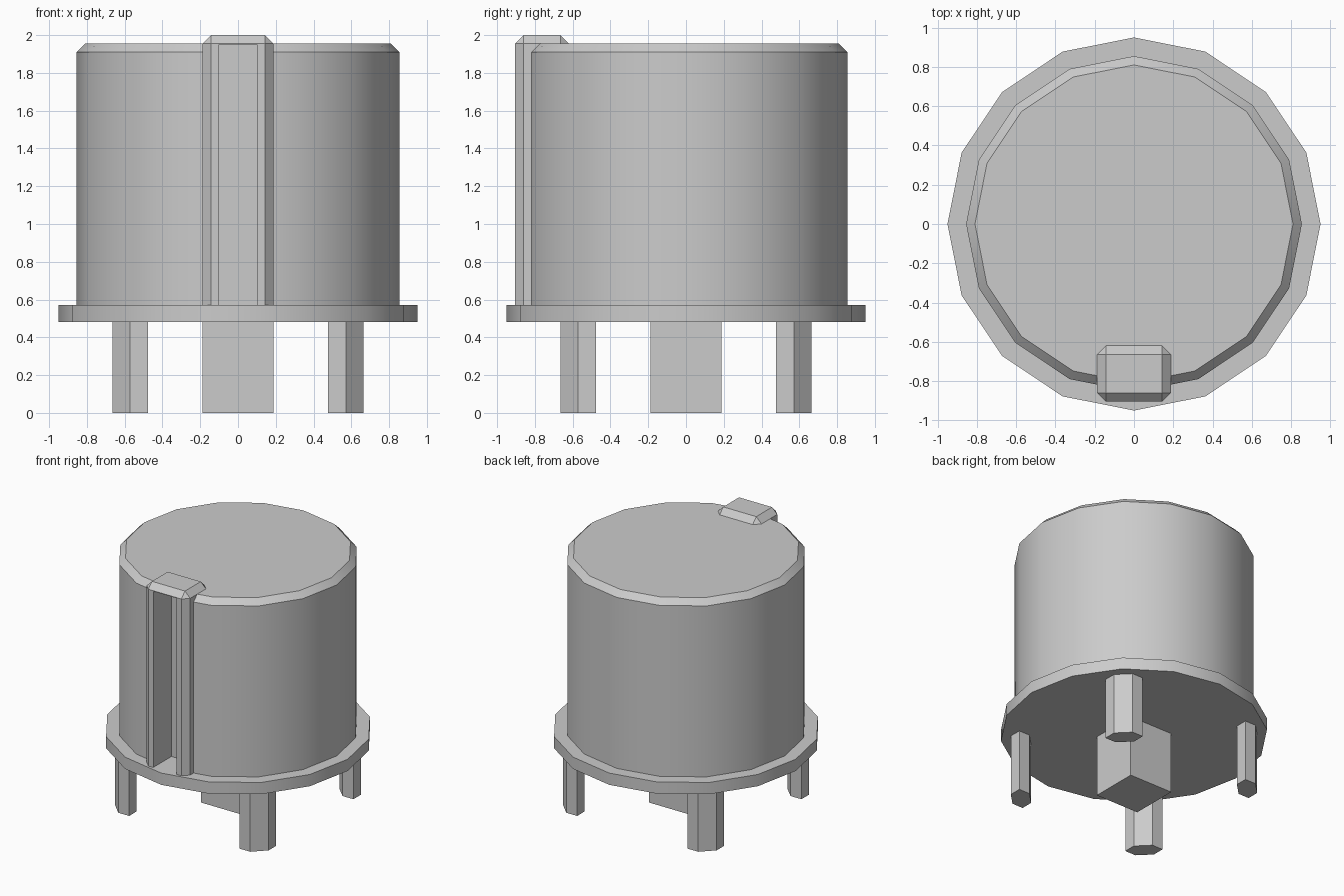
import bpy, bmesh, math
from mathutils import Vector

if "Cube" in bpy.data.objects:
    bpy.data.objects.remove(bpy.data.objects["Cube"])


def loft(name, rings):
    """Closed solid through matching rings of (x, y, z) points."""
    bm = bmesh.new()
    loops = [[bm.verts.new(p) for p in ring] for ring in rings]
    for a, b in zip(loops, loops[1:]):
        for i in range(len(a)):
            j = (i + 1) % len(a)
            bm.faces.new((a[i], a[j], b[j], b[i]))
    bm.faces.new(loops[0][::-1])
    bm.faces.new(loops[-1])
    bmesh.ops.recalc_face_normals(bm, faces=bm.faces)
    mesh = bpy.data.meshes.new(name)
    bm.to_mesh(mesh)
    bm.free()
    obj = bpy.data.objects.new(name, mesh)
    bpy.context.collection.objects.link(obj)
    return obj


def prism(name, outline, z0, z1):
    return loft(name, [[(x, y, z) for x, y in outline] for z in (z0, z1)])


def box(name, x0, x1, y0, y1, z0, z1):
    return prism(name, [(x0, y0), (x1, y0), (x1, y1), (x0, y1)], z0, z1)


def circle(r, z, n=16):
    return [(r * math.cos(math.tau * i / n), r * math.sin(math.tau * i / n), z)
            for i in range(n)]


def activate(obj):
    bpy.ops.object.select_all(action='DESELECT')
    obj.select_set(True)
    bpy.context.view_layer.objects.active = obj


def cut(obj, cutter):
    mod = obj.modifiers.new("cut", 'BOOLEAN')
    mod.operation = 'DIFFERENCE'
    mod.solver = 'EXACT'
    mod.object = cutter
    activate(obj)
    bpy.ops.object.modifier_apply(modifier=mod.name)
    bpy.data.objects.remove(cutter)


def smooth(obj):
    activate(obj)
    bpy.ops.object.shade_smooth_by_angle(angle=math.radians(30))


# Sixteen-sided flange and knob body with a chamfered rim
flange = loft("flange", [circle(0.95, 0.48), circle(0.95, 0.572)])
smooth(flange)
body = loft("knob_body", [circle(0.855, 0.52), circle(0.855, 1.91), circle(0.81, 1.955)])
cut(body, box("body_slot", -0.14, 0.14, -1.0, -0.65, 0.4, 2.1))
smooth(body)

# Pointer ridge: chamfered block with a deep front groove
pointer = box("pointer_ridge", -0.188, 0.188, -0.905, -0.62, 0.485, 2.0)
bevel = pointer.modifiers.new("chamfer", 'BEVEL')
bevel.width = 0.045
bevel.segments = 1
activate(pointer)
bpy.ops.object.modifier_apply(modifier=bevel.name)
cut(pointer, box("groove", -0.1, 0.1, -1.0, -0.68, 0.4, 1.95))

# Square central shaft
box("central_shaft", -0.188, 0.188, -0.188, 0.188, 0, 0.5)

# Four pins on the diagonals, inner and outer corners cut off
h, c = 0.094, 0.571
pin = [(-h, h), (-h, 0), (0, -h), (h, -h), (h, 0), (0, h)]
for sx, side in ((-1, "left"), (1, "right")):
    for sy, end in ((-1, "front"), (1, "back")):
        prism(f"{end}_{side}_pin", [(sx * (c + x), sy * (c + y)) for x, y in pin], 0, 0.5)
